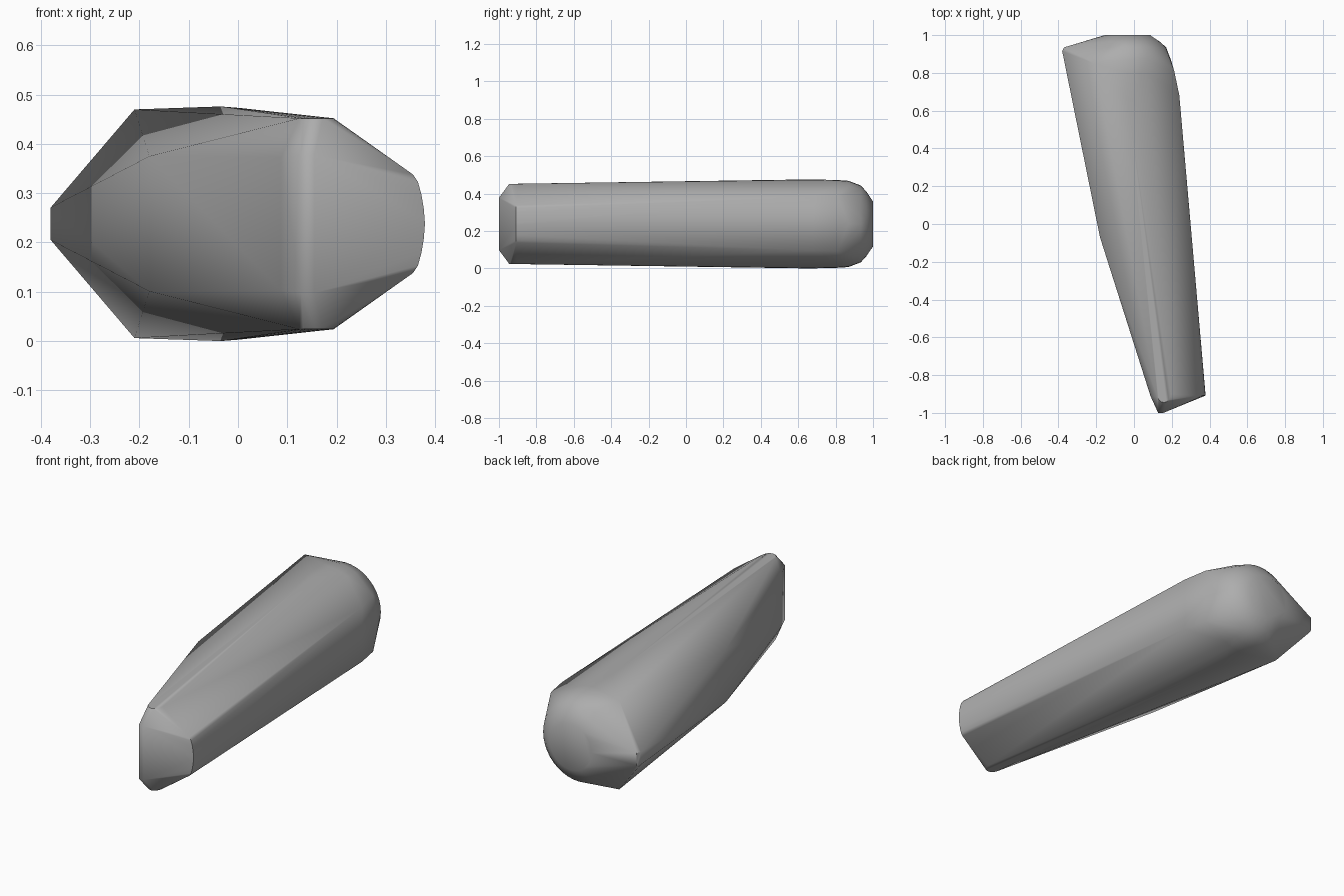
import bpy, bmesh, math

cube = bpy.data.objects.get("Cube")
if cube:
    bpy.data.objects.remove(cube)

MID = 0.238  # height of the horizontal symmetry plane

grey = bpy.data.materials.new("plain grey")
grey.use_nodes = True
colour = (0.42, 0.42, 0.42, 1)
grey.diffuse_color = colour
grey.node_tree.nodes["Principled BSDF"].inputs["Base Color"].default_value = colour

points = []


def pair(x, y, h):
    """Corner point mirrored above and below the mid plane."""
    points.extend([(x, y, MID + h), (x, y, MID - h)])


def ring(x, y, r, n=40):
    """Circle facing along y."""
    for i in range(n):
        a = math.tau * i / n
        points.append((x + r * math.cos(a), y, MID + r * math.sin(a)))


# Rounded back end, closed by a flat disc
for y, r in ((1.0, 0.12), (0.965, 0.172), (0.935, 0.205), (0.87, 0.23), (0.8, 0.235), (0.66, 0.238)):
    ring(-0.035, y, r)

# Pointed side fin at the back
pair(-0.38, 0.915, 0.033)
pair(-0.37, 0.935, 0.033)
pair(-0.21, 0.85, 0.232)

# Side corners of the body
pair(0.24, 0.68, 0.142)
pair(0.213, 0.81, 0.146)
pair(-0.18, -0.07, 0.137)

# Narrow front end: nose strip, left corner and chamfers
pair(0.128, -1.0, 0.14)
pair(0.155, -1.0, 0.14)
pair(0.087, -0.91, 0.135)
for i in range(16):
    a = math.tau * i / 16
    pair(0.158 + 0.036 * math.cos(a), -0.9 + 0.045 * math.sin(a), 0.214)

# Bowed front edge on the wide side
for h, x in ((0.1, 0.355), (0.085, 0.365), (0.06, 0.372), (0.03, 0.377), (0.005, 0.379)):
    pair(x, -0.908, h)
    pair(x - 0.001, -0.895, h)

# Wrap the corner points in one convex skin
bm = bmesh.new()
for p in points:
    bm.verts.new(p)
bmesh.ops.convex_hull(bm, input=bm.verts)
bmesh.ops.delete(bm, geom=[v for v in bm.verts if not v.link_faces], context="VERTS")
bmesh.ops.dissolve_limit(bm, angle_limit=0.01, verts=bm.verts, edges=bm.edges)
bmesh.ops.recalc_face_normals(bm, faces=bm.faces)

mesh = bpy.data.meshes.new("tapered_stone")
bm.to_mesh(mesh)
bm.free()
mesh.materials.append(grey)
stone = bpy.data.objects.new("tapered_stone", mesh)
bpy.context.collection.objects.link(stone)

bpy.ops.object.select_all(action="DESELECT")
stone.select_set(True)
bpy.context.view_layer.objects.active = stone
bpy.ops.object.shade_smooth_by_angle(angle=math.radians(40))
